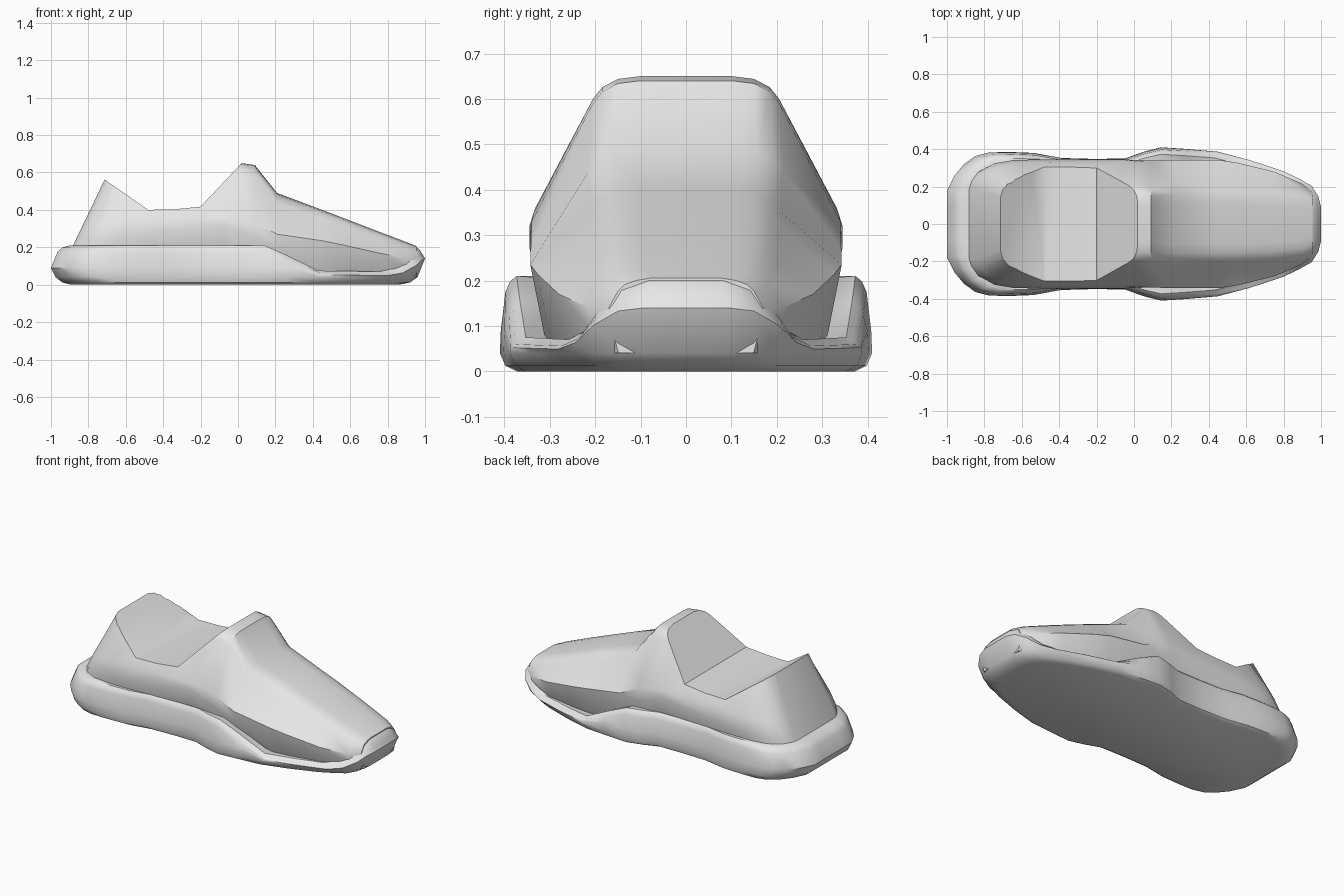
import bpy, bmesh, math

if "Cube" in bpy.data.objects:
    bpy.data.objects.remove(bpy.data.objects["Cube"], do_unlink=True)

grey = bpy.data.materials.new("plain_grey")
grey.use_nodes = True
grey.diffuse_color = (0.8, 0.8, 0.8, 1)
for node in grey.node_tree.nodes:
    if node.type == 'BSDF_PRINCIPLED':
        node.inputs["Base Color"].default_value = (0.8, 0.8, 0.8, 1)


def loft(name, rings):
    """Bridge closed rings of equal length and cap both ends."""
    bm = bmesh.new()
    loops = [[bm.verts.new(p) for p in ring] for ring in rings]
    n = len(loops[0])
    for a, b in zip(loops, loops[1:]):
        for i in range(n):
            j = (i + 1) % n
            bm.faces.new((a[i], a[j], b[j], b[i]))
    bm.faces.new(loops[0])
    bm.faces.new(loops[-1])
    bmesh.ops.recalc_face_normals(bm, faces=bm.faces)
    mesh = bpy.data.meshes.new(name)
    bm.to_mesh(mesh)
    bm.free()
    mesh.materials.append(grey)
    obj = bpy.data.objects.new(name, mesh)
    bpy.context.collection.objects.link(obj)
    return obj


def activate(obj):
    bpy.ops.object.select_all(action='DESELECT')
    obj.select_set(True)
    bpy.context.view_layer.objects.active = obj


def lerp_table(table, x):
    for (x0, v0), (x1, v1) in zip(table, table[1:]):
        if x <= x1:
            return v0 + (v1 - v0) * max(0, x - x0) / (x1 - x0)
    return table[-1][1]


# Sole: one outline, stacked in rings that follow a varying rim height
outline = [(-1, .1), (-1, .18), (-.96, .26), (-.91, .32), (-.85, .365),
           (-.78, .383), (-.68, .385), (-.55, .38), (-.4, .353), (-.22, .348),
           (-.05, .35), (.05, .385), (.15, .41), (.28, .402), (.45, .388),
           (.62, .343), (.8, .283), (.88, .245), (.95, .205), (.985, .15), (1, .09)]
outline += [(x, -y) for x, y in reversed(outline)]
rim = [(-1, .21), (.17, .21), (.3, .145), (.45, .075), (.8, .07),
       (.88, .09), (.95, .145), (.985, .19), (1, .2)]


def sole_ring(rear, front, side, height):
    ring = []
    for x, y in outline:
        shrink = front if x > 0 else rear
        ring.append((x * (1 - shrink), y * (1 - side), height(x, lerp_table(rim, x))))
    return ring


sole = loft("sole", [
    sole_ring(.11, .14, .09, lambda x, h: 0),
    sole_ring(.06, .08, .03, lambda x, h: .012),
    sole_ring(.025, .04, 0, lambda x, h: .04),
    sole_ring(0, 0, .005, lambda x, h: min(.14 if x > .9 else .09, h * .7)),
    sole_ring(.035, .015, .03, lambda x, h: h - min(.035, h * .2)),
    sole_ring(.06, .03, .055, lambda x, h: h - .012),
    sole_ring(.1, .045, .09, lambda x, h: h),
    sole_ring(.2, .12, .25, lambda x, h: h - .005),
])

# Upper: cross-sections from heel to toe
# (x, lean, seam width, seam z, side width, side z, top width, top z)
sections = [
    (-.87, .48, .19, .235, .185, .30, .14, .65),
    (-.855, .48, .235, .236, .23, .31, .175, .65),
    (-.82, .47, .285, .24, .275, .32, .195, .65),
    (-.75, .42, .325, .247, .31, .335, .2, .65),
    (-.65, .3, .342, .258, .325, .345, .205, .65),
    (-.5, .15, .345, .274, .33, .35, .205, .65),
    (-.07, 0, .345, .32, .332, .36, .205, .65),
    (.02, 0, .342, .28, .335, .35, .205, .65),
    (.09, 0, .338, .249, .34, .33, .205, .64),
    (.21, 0, .332, .196, .342, .27, .215, .49),
    (.45, 0, .312, .08, .343, .235, .21, .40),
    (.55, 0, .3, .08, .328, .215, .21, .362),
    (.75, 0, .26, .08, .28, .17, .2, .285),
    (.9, 0, .205, .09, .215, .14, .18, .228),
    (.955, 0, .165, .1, .17, .14, .15, .206),
]


def upper_ring(x, lean, seam_w, seam_z, side_w, side_z, top_w, top_z):
    drop = (top_z - side_z) * .45
    half = [(seam_w * .9, max(.04, seam_z - .12)), (seam_w, seam_z), (side_w, side_z),
            (top_w, top_z - min(.05, drop)), (top_w * .9, top_z - min(.024, drop * .5)),
            (top_w * .73, top_z - min(.006, drop * .2)), (top_w * .5, top_z)]
    full = half + [(-y, z) for y, z in reversed(half)]
    return [(x + lean * (z - .235), y, z) for y, z in full]


upper = loft("upper", [upper_ring(*s) for s in sections])

# Collar opening: straight notch cut across the upper
notch = [(-1, .762), (-.71, .56), (-.48, .4), (-.34, .403), (-.2, .417),
         (.02, .65), (.12, .756), (.12, .9), (-1, .9)]
cutter = loft("opening_cutter", [[(x, y, z) for x, z in notch] for y in (-.6, .6)])
cutter.hide_render = True
activate(upper)
cut = upper.modifiers.new("opening", 'BOOLEAN')
cut.operation = 'DIFFERENCE'
cut.solver = 'EXACT'
cut.object = cutter
bpy.ops.object.modifier_apply(modifier=cut.name)
bpy.data.objects.remove(cutter, do_unlink=True)

for obj in (sole, upper):
    activate(obj)
    bpy.ops.object.shade_smooth_by_angle(angle=math.radians(38))
